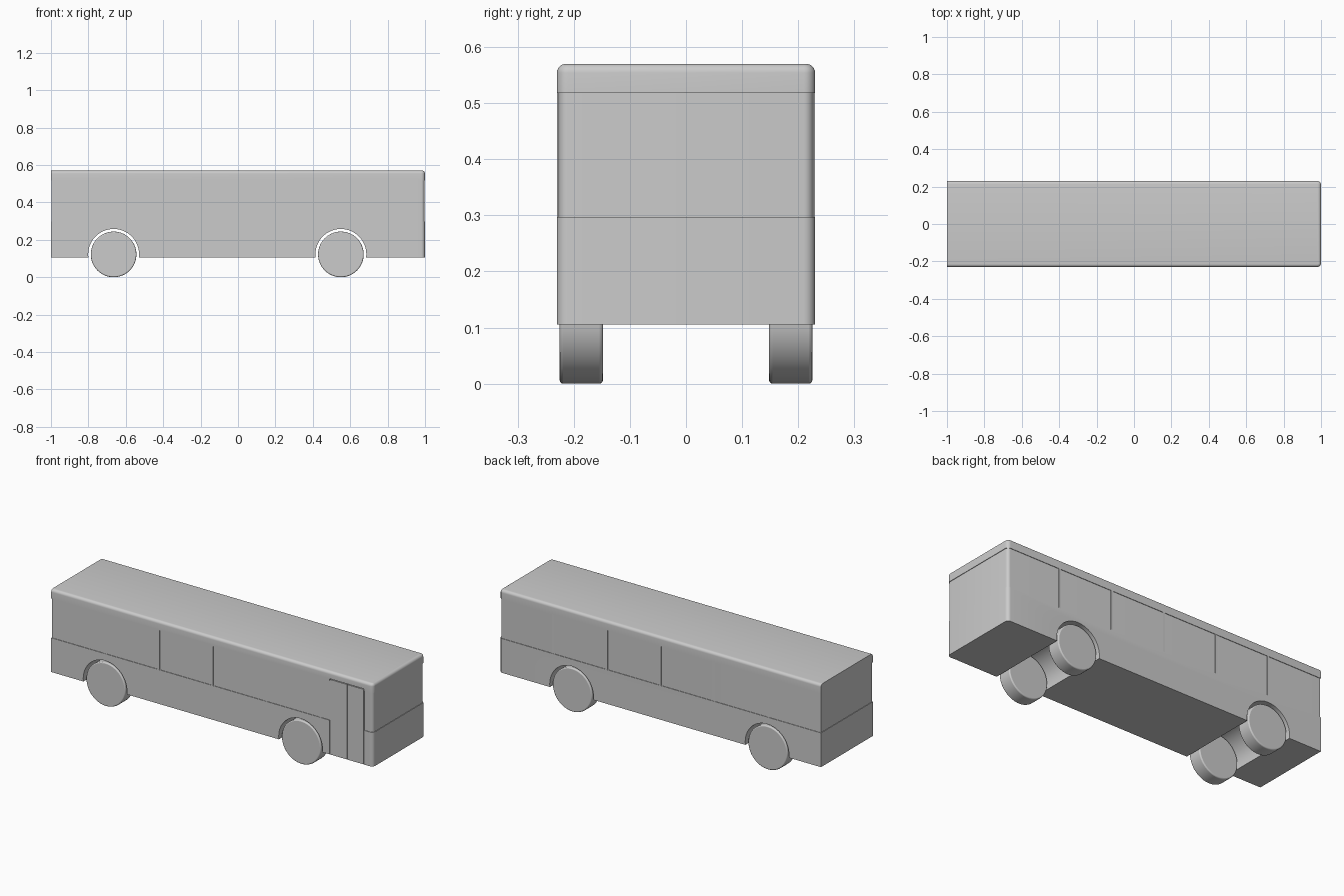
import bpy, bmesh, math

if "Cube" in bpy.data.objects:
    bpy.data.objects.remove(bpy.data.objects["Cube"])

HALF_W = 0.23
CORNER = 0.02
AXLES = (-0.665, 0.55)
WHEEL_R = 0.122


def finish(bm, name):
    bmesh.ops.recalc_face_normals(bm, faces=bm.faces)
    mesh = bpy.data.meshes.new(name)
    bm.to_mesh(mesh)
    bm.free()
    obj = bpy.data.objects.new(name, mesh)
    bpy.context.collection.objects.link(obj)
    return obj


def box(name, x0, x1, y0, y1, z0, z1):
    bm = bmesh.new()
    bmesh.ops.create_cube(bm, size=1)
    for v in bm.verts:
        v.co = ((x0 + x1) / 2 + v.co.x * (x1 - x0),
                (y0 + y1) / 2 + v.co.y * (y1 - y0),
                (z0 + z1) / 2 + v.co.z * (z1 - z0))
    return finish(bm, name)


def cylinder(name, x, y, z, radius, width, bevel=0):
    bpy.ops.mesh.primitive_cylinder_add(vertices=64, radius=radius, depth=width,
                                        location=(x, y, z),
                                        rotation=(math.pi / 2, 0, 0))
    obj = bpy.context.object
    obj.name = name
    if bevel:
        mod = obj.modifiers.new("rounded_edge", 'BEVEL')
        mod.width, mod.segments = bevel, 3
    return obj


def smooth(obj):
    bpy.ops.object.select_all(action='DESELECT')
    obj.select_set(True)
    bpy.context.view_layer.objects.active = obj
    bpy.ops.object.shade_smooth_by_angle(angle=math.radians(35))


def outline(inset, rear):
    # Plan shape: square rear corners, rounded front corners
    r, cx, cy = CORNER - inset, 1 - CORNER, HALF_W - CORNER
    pts = [(-1 + rear, -cy - r)]
    for side, start in ((-1, -90), (1, 0)):
        for i in range(7):
            a = math.radians(start + 15 * i)
            pts.append((cx + r * math.cos(a), side * cy + r * math.sin(a)))
    pts.append((-1 + rear, cy + r))
    return pts


# Body: lower panels, slightly inset window band, rounded roof
levels = [(0.105, 0, 0), (0.297, 0, 0), (0.297, 0.003, 0.003),
          (0.518, 0.003, 0.003), (0.518, 0, 0)]
ROOF_R = 0.016
for i in range(7):
    a = math.radians(15 * i)
    levels.append((0.57 - ROOF_R * (1 - math.sin(a)), ROOF_R * (1 - math.cos(a)), 0))
bm = bmesh.new()
rings = [[bm.verts.new((x, y, z)) for x, y in outline(ins, rear)]
         for z, ins, rear in levels]
for lo, hi in zip(rings, rings[1:]):
    for k in range(len(lo)):
        n = (k + 1) % len(lo)
        bm.faces.new((lo[k], lo[n], hi[n], hi[k]))
bm.faces.new(rings[0])
bm.faces.new(rings[-1])
body = finish(bm, "bus_body")

# Wheel arches and door recess cut out of the body
cutters = [cylinder("arch_cutter", x, 0, WHEEL_R, 0.136, 0.6) for x in AXLES]
cutters.append(box("door_cutter", 0.73, 0.945, -0.26, -0.222, 0.05, 0.53))
bpy.context.view_layer.objects.active = body
for c in cutters:
    mod = body.modifiers.new("cut", 'BOOLEAN')
    mod.operation, mod.solver, mod.object = 'DIFFERENCE', 'EXACT', c
    bpy.ops.object.modifier_apply(modifier=mod.name)
for c in cutters:
    bpy.data.objects.remove(c)
smooth(body)

# Door leaves
for name, x0, x1 in (("rear_door_leaf", 0.734, 0.838), ("front_door_leaf", 0.842, 0.941)):
    box(name, x0, x1, -0.2295, -0.215, 0.105, 0.526)

# Window pillars on both sides
for side in (-1, 1):
    for i in range(-2, 3):
        y0, y1 = sorted((side * 0.22, side * 0.2295))
        box("window_pillar", i / 3 - 0.0065, i / 3 + 0.0065, y0, y1, 0.296, 0.519)

# Wheels
for x in AXLES:
    for side in (-1, 1):
        smooth(cylinder("wheel", x, side * 0.1865, WHEEL_R, WHEEL_R, 0.077, 0.006))
